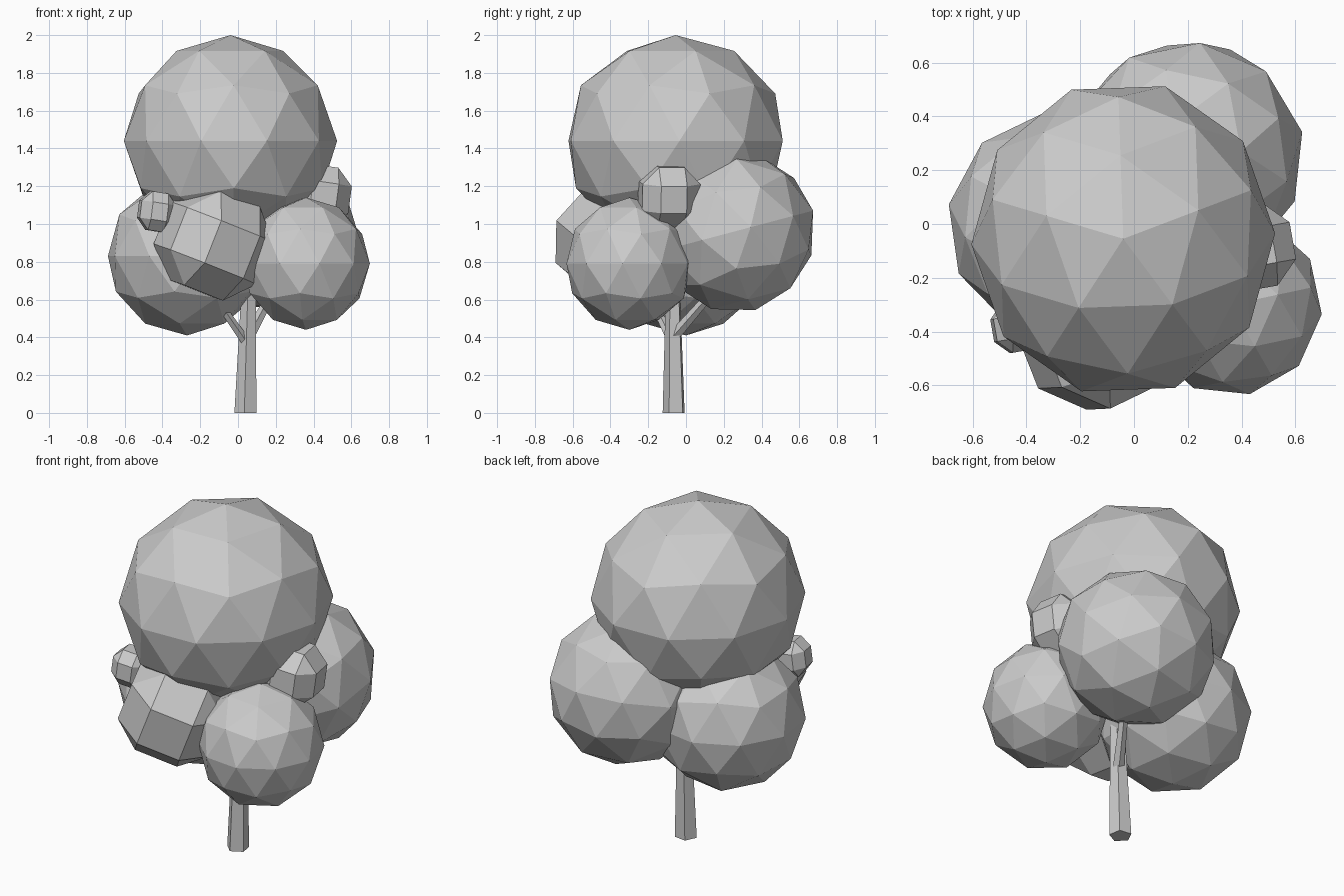
import bpy, bmesh, math
from mathutils import Vector, Matrix

if "Cube" in bpy.data.objects:
    bpy.data.objects.remove(bpy.data.objects["Cube"])


def finish(bm, name):
    bmesh.ops.recalc_face_normals(bm, faces=bm.faces)
    me = bpy.data.meshes.new(name)
    bm.to_mesh(me)
    bm.free()
    ob = bpy.data.objects.new(name, me)
    bpy.context.collection.objects.link(ob)
    return ob


def foliage(name, centre, size, turn=0, tilt=0):
    """Faceted ball of leaves."""
    bm = bmesh.new()
    bmesh.ops.create_icosphere(bm, subdivisions=2, radius=1)
    rot = Matrix.Rotation(math.radians(tilt), 4, 'X') @ Matrix.Rotation(math.radians(turn), 4, 'Z')
    bm.transform(Matrix.Translation(centre) @ Matrix.Diagonal((*size, 1)) @ rot)
    return finish(bm, name)


def tuft(name, centre, size, angles):
    """Chunky clump: a cube with broad cut edges."""
    bm = bmesh.new()
    bmesh.ops.create_cube(bm, size=2)
    bmesh.ops.bevel(bm, geom=bm.edges[:], offset=0.55, segments=1, affect='EDGES')
    for v in bm.verts:
        v.co = v.co.lerp(v.co.normalized() * 1.08, 0.7)
    rx, ry, rz = (math.radians(a) for a in angles)
    rot = Matrix.Rotation(rz, 4, 'Z') @ Matrix.Rotation(ry, 4, 'Y') @ Matrix.Rotation(rx, 4, 'X')
    bm.transform(Matrix.Translation(centre) @ Matrix.Diagonal((*size, 1)) @ rot)
    return finish(bm, name)


def limb(name, a, b, r1, r2, sides, flat=False, turn=-90):
    """Tapered stick from a to b; flat keeps its ends level."""
    a, b = Vector(a), Vector(b)
    q = Matrix.Identity(3) if flat else (b - a).to_track_quat('Z', 'Y').to_matrix()
    bm = bmesh.new()
    rings = []
    for p, r in ((a, r1), (b, r2)):
        ring = []
        for i in range(sides):
            t = math.radians(turn) + i * math.tau / sides
            ring.append(bm.verts.new(p + q @ Vector((r * math.cos(t), r * math.sin(t), 0))))
        rings.append(ring)
    for i in range(sides):
        j = (i + 1) % sides
        bm.faces.new((rings[0][i], rings[0][j], rings[1][j], rings[1][i]))
    bm.faces.new(rings[0][::-1])
    bm.faces.new(rings[1])
    return finish(bm, name)


# trunk and branches
limb("trunk", (0.042, -0.062, 0), (0.065, -0.07, 0.95), 0.062, 0.03, 5, True, -98)
limb("front_branch", (0.045, -0.07, 0.37), (-0.17, -0.22, 0.68), 0.026, 0.018, 5)
limb("back_branch", (0.06, -0.06, 0.41), (0.19, 0.15, 0.65), 0.032, 0.022, 5)

# large leaf balls
foliage("crown", (-0.04, -0.055, 1.44), (0.565, 0.59, 0.56), 20)
foliage("left_foliage", (-0.27, 0.0, 0.83), (0.425, 0.42, 0.42), 8)
foliage("right_foliage", (0.36, -0.30, 0.79), (0.34, 0.34, 0.35), 12)
foliage("back_foliage", (0.20, 0.255, 0.96), (0.435, 0.435, 0.43), 30, 15)

# smaller clumps
tuft("front_foliage", (-0.13, -0.385, 0.90), (0.285, 0.295, 0.285), (8, 20, 25))
tuft("right_tuft", (0.43, -0.09, 1.15), (0.165, 0.165, 0.17), (0, 8, 10))
tuft("left_tuft", (-0.43, -0.38, 1.065), (0.10, 0.10, 0.11), (0, 8, 10))
